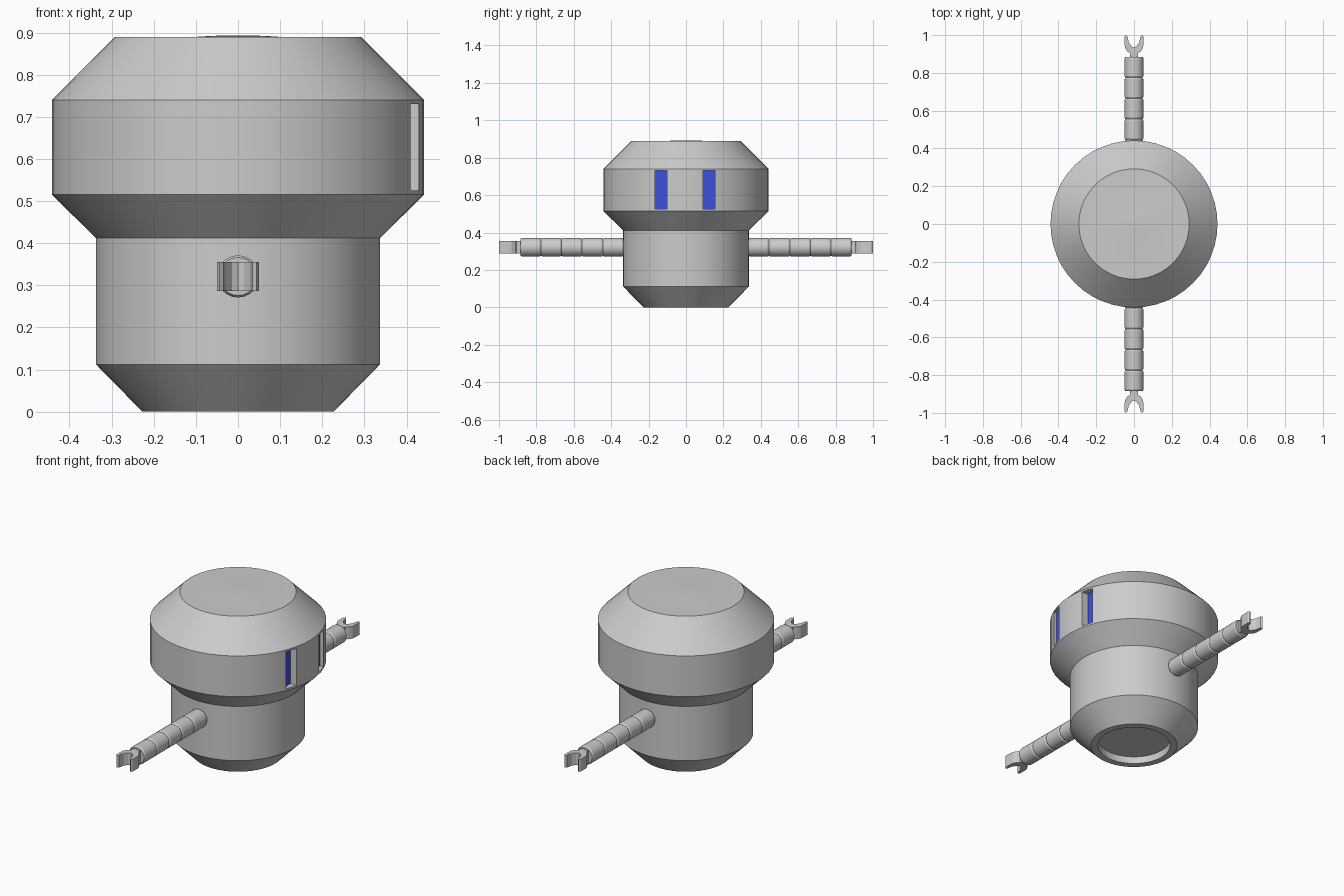
import bpy, bmesh, math
from mathutils import Matrix

if "Cube" in bpy.data.objects:
    bpy.data.objects.remove(bpy.data.objects["Cube"])


def material(name, rgb):
    m = bpy.data.materials.new(name)
    m.diffuse_color = (*rgb, 1.0)
    m.use_nodes = True
    m.node_tree.nodes["Principled BSDF"].inputs["Base Color"].default_value = m.diffuse_color
    return m


GREY = material("light grey", (0.6, 0.6, 0.6))
BLUE = material("blue", (0.05, 0.08, 0.72))


def add_object(name, bm, mat, smooth=True):
    bmesh.ops.recalc_face_normals(bm, faces=bm.faces)
    me = bpy.data.meshes.new(name)
    bm.to_mesh(me)
    bm.free()
    me.materials.append(mat)
    ob = bpy.data.objects.new(name, me)
    bpy.context.collection.objects.link(ob)
    if smooth:
        shade(ob)
    return ob


def shade(ob):
    bpy.ops.object.select_all(action='DESELECT')
    ob.select_set(True)
    bpy.context.view_layer.objects.active = ob
    bpy.ops.object.shade_smooth_by_angle(angle=math.radians(20))


def lathe(profile, steps):
    """Spin an (r, z) profile that starts and ends on the z axis."""
    bm = bmesh.new()
    vs = [bm.verts.new((r, 0, z)) for r, z in profile]
    es = [bm.edges.new(p) for p in zip(vs, vs[1:])]
    bmesh.ops.spin(bm, geom=vs + es, cent=(0, 0, 0), axis=(0, 0, 1),
                   angle=math.tau, steps=steps, use_merge=True)
    bmesh.ops.remove_doubles(bm, verts=bm.verts, dist=1e-5)
    return bm


def box(size, centre):
    bm = bmesh.new()
    bmesh.ops.create_cube(bm, size=1, matrix=Matrix.Translation(centre)
                          @ Matrix.Diagonal((*size, 1)))
    return bm


# Body: one turned solid with a recessed base and a shallow dome on top
body = add_object("body", lathe([
    (0, 0.04), (0.19, 0.04), (0.19, 0), (0.227, 0), (0.337, 0.112),
    (0.337, 0.412), (0.442, 0.515), (0.442, 0.74), (0.292, 0.89),
    (0.095, 0.89), (0.065, 0.892), (0.03, 0.893), (0, 0.893)], 48), GREY, False)

# Eye slots cut into the +x side, each with a blue plate on its floor
FLOOR_X = 0.39
for y, label in ((-0.134, "front"), (0.123, "back")):
    cutter = add_object("slot_cutter", box((0.2, 0.064, 0.205), (FLOOR_X + 0.1, y, 0.628)),
                        GREY, False)
    cutter.hide_render = True
    mod = body.modifiers.new("slot", 'BOOLEAN')
    mod.operation, mod.solver, mod.object = 'DIFFERENCE', 'EXACT', cutter
    bpy.context.view_layer.objects.active = body
    bpy.ops.object.modifier_apply(modifier=mod.name)
    bpy.data.objects.remove(cutter)
    add_object("eye_" + label, box((0.006, 0.064, 0.205), (FLOOR_X, y, 0.628)), BLUE, False)
shade(body)

# Arms: five slightly barrelled segments, then a forked gripper
ARM_Z, START, END, SEGMENTS = 0.321, 0.335, 0.885, 5
step = (END - START) / SEGMENTS
arm_profile = [(0, 0.3)]
for i in range(SEGMENTS):
    a = START + i * step
    arm_profile += [(0.045, a), (0.05, a + 0.008), (0.05, a + step - 0.008),
                    (0.045, a + step)]
arm_profile = [p for i, p in enumerate(arm_profile) if i == 0 or p != arm_profile[i - 1]]
arm_profile.append((0, END))

half = [(0.022, 0.875), (0.022, 0.905), (0.036, 0.914), (0.047, 0.932), (0.05, 0.95),
        (0.05, 0.99), (0.044, 1.0), (0.034, 0.992), (0.028, 0.962), (0.014, 0.942)]
outline = half + [(0, 0.935)] + [(-x, y) for x, y in reversed(half)]

for side, label in ((-1, "front"), (1, "back")):
    bm = lathe(arm_profile, 24)
    bm.transform(Matrix.Translation((0, 0, ARM_Z))
                 @ Matrix.Rotation(-side * math.pi / 2, 4, 'X'))
    add_object("arm_" + label, bm, GREY)

    bm = bmesh.new()
    face = bm.faces.new([bm.verts.new((x, y * side, ARM_Z - 0.034)) for x, y in outline])
    ext = bmesh.ops.extrude_face_region(bm, geom=[face])["geom"]
    bmesh.ops.translate(bm, vec=(0, 0, 0.068),
                        verts=[g for g in ext if isinstance(g, bmesh.types.BMVert)])
    add_object("gripper_" + label, bm, GREY)
